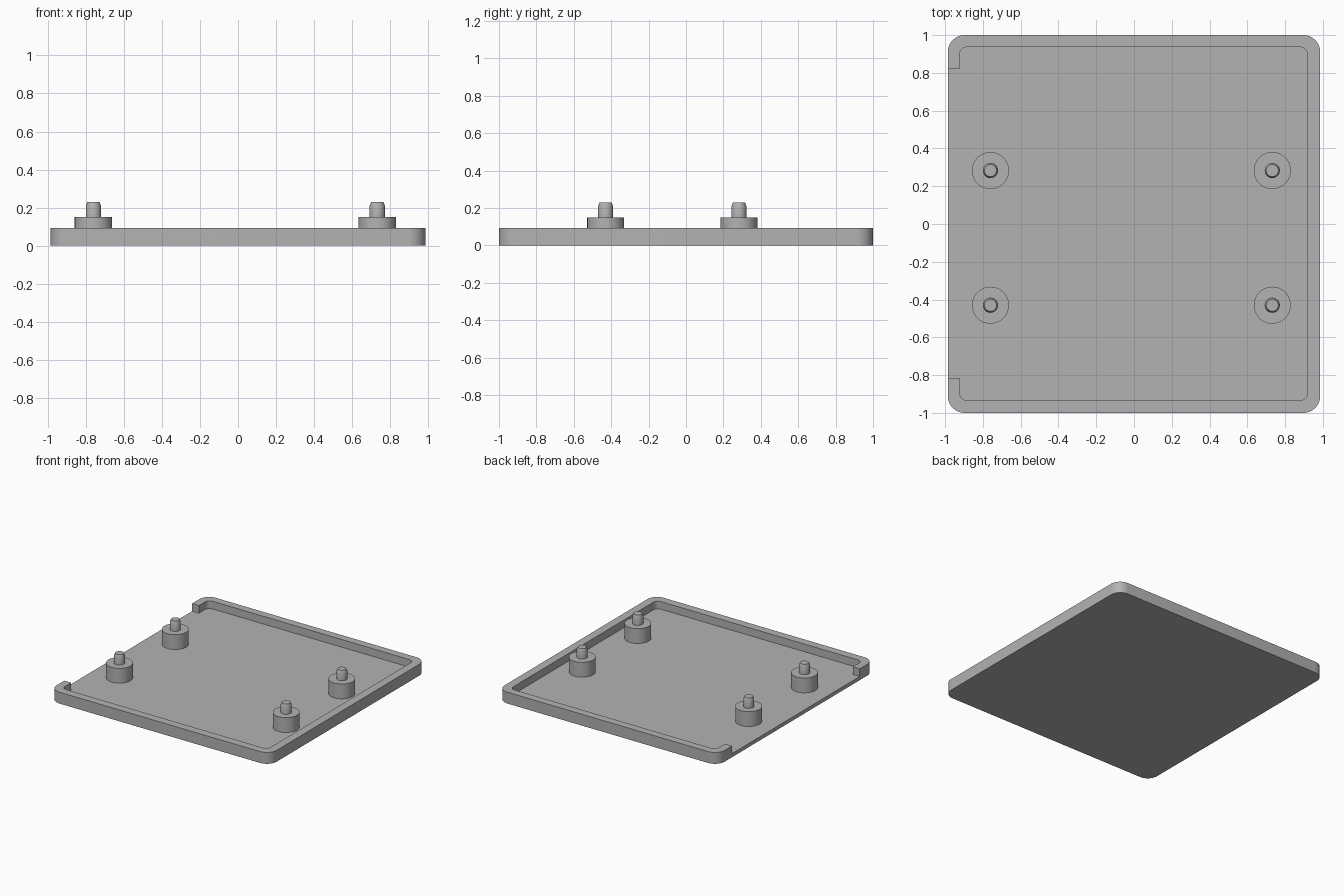
import bpy, bmesh, math

if "Cube" in bpy.data.objects:
    bpy.data.objects.remove(bpy.data.objects["Cube"])

grey = bpy.data.materials.new("plain_grey")
grey.diffuse_color = (0.45, 0.45, 0.45, 1)
grey.use_nodes = True
grey.node_tree.nodes["Principled BSDF"].inputs["Base Color"].default_value = grey.diffuse_color


def finish(name, bm):
    bmesh.ops.recalc_face_normals(bm, faces=bm.faces[:])
    mesh = bpy.data.meshes.new(name)
    bm.to_mesh(mesh)
    bm.free()
    mesh.materials.append(grey)
    ob = bpy.data.objects.new(name, mesh)
    bpy.context.collection.objects.link(ob)
    return ob


def smooth(ob):
    bpy.ops.object.select_all(action='DESELECT')
    ob.select_set(True)
    bpy.context.view_layer.objects.active = ob
    bpy.ops.object.shade_smooth_by_angle(angle=math.radians(30))


def rounded_rect(x0, x1, y0, y1, r, steps=10):
    """Counter-clockwise outline, starting at the right end of the top edge's corner."""
    pts = []
    corners = [(x1 - r, y1 - r), (x0 + r, y1 - r), (x0 + r, y0 + r), (x1 - r, y0 + r)]
    for k, (cx, cy) in enumerate(corners):
        for i in range(steps + 1):
            a = math.pi / 2 * (k + i / steps)
            pts.append((cx + r * math.cos(a), cy + r * math.sin(a)))
    return pts


def prism(name, pts, z0, z1):
    bm = bmesh.new()
    face = bm.faces.new([bm.verts.new((x, y, z0)) for x, y in pts])
    ext = bmesh.ops.extrude_face_region(bm, geom=[face])["geom"]
    top = [v for v in ext if isinstance(v, bmesh.types.BMVert)]
    bmesh.ops.translate(bm, verts=top, vec=(0, 0, z1 - z0))
    return finish(name, bm)


def lathe(name, profile, x, y, n=48):
    bm = bmesh.new()
    rings = [[bm.verts.new((x + r * math.cos(2 * math.pi * i / n),
                            y + r * math.sin(2 * math.pi * i / n), z)) for i in range(n)]
             for r, z in profile]
    for a, b in zip(rings, rings[1:]):
        for i in range(n):
            j = (i + 1) % n
            bm.faces.new((a[i], a[j], b[j], b[i]))
    bm.faces.new(rings[0])
    bm.faces.new(rings[-1])
    return finish(name, bm)


FLOOR, RIM = 0.03, 0.092

# Tray: rounded slab with a pocket that opens through the left side
tray = prism("tray", rounded_rect(-0.985, 0.985, -1, 1, 0.088), 0, RIM)
pocket = rounded_rect(-0.923, 0.918, -0.934, 0.937, 0.04)
pocket[22:22] = [(-0.923, 0.82), (-1.1, 0.82), (-1.1, -0.815), (-0.923, -0.815)]
cutter = prism("pocket_cutter", pocket, FLOOR, 0.2)
cutter.hide_render = True
cutter.hide_set(True)
cut = tray.modifiers.new("pocket", 'BOOLEAN')
cut.operation = 'DIFFERENCE'
cut.solver = 'EXACT'
cut.object = cutter
smooth(tray)

# Four standoffs, each with a chamfered locating pin
profile = [(0.098, FLOOR - 0.005), (0.098, 0.15), (0.04, 0.15), (0.04, 0.21), (0.032, 0.23)]
for sx, x in (("left", -0.76), ("right", 0.732)):
    for sy, y in (("front", -0.43), ("back", 0.283)):
        smooth(lathe(f"standoff_{sy}_{sx}", profile, x, y))
